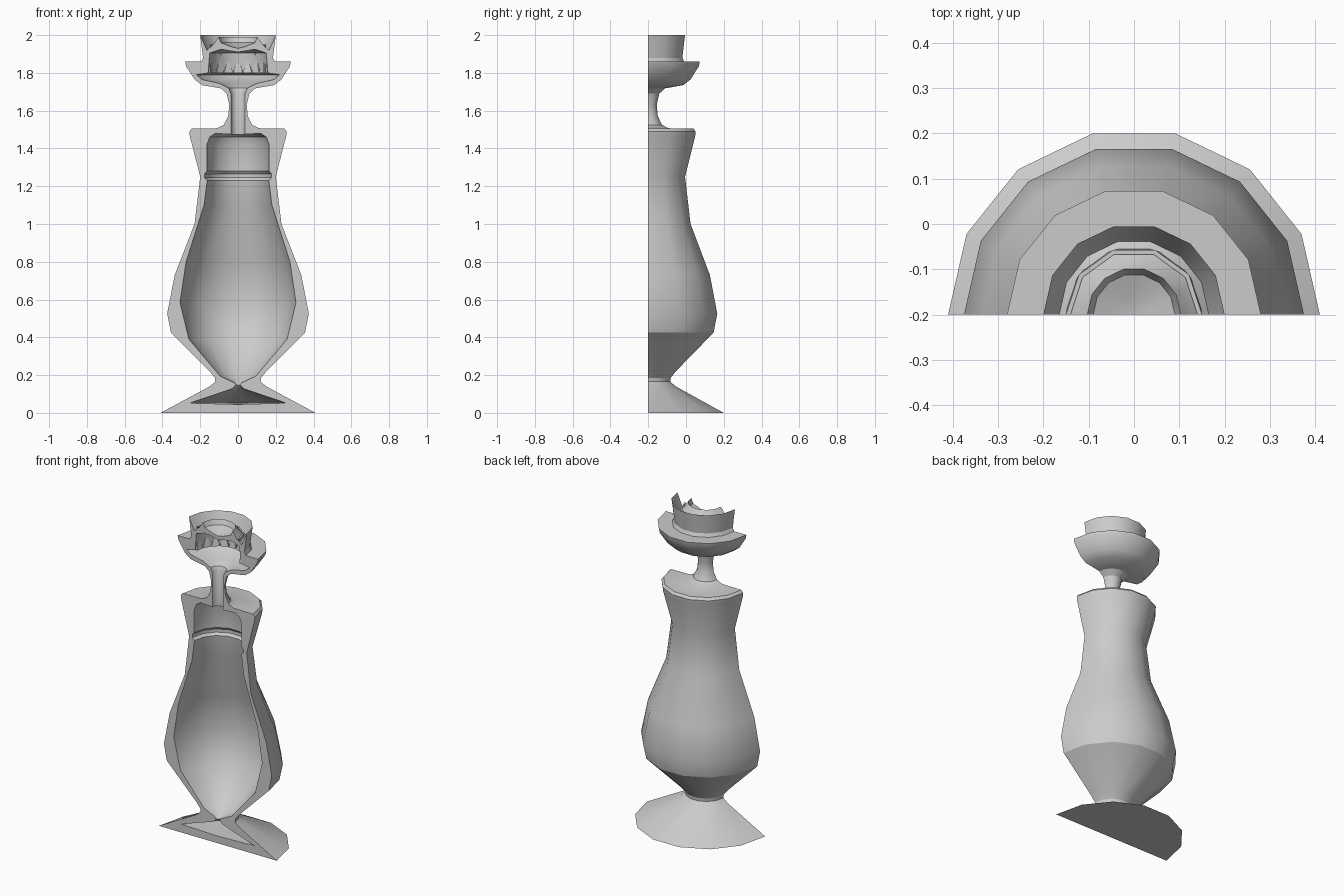
import bpy, bmesh, math
from mathutils import Vector

cube = bpy.data.objects.get("Cube")
if cube:
    bpy.data.objects.remove(cube, do_unlink=True)

AXIS_Y = -0.2
STEPS = 7

grey = bpy.data.materials.new("warm_grey")
grey.use_nodes = True
colour = (0.6, 0.6, 0.6, 1)
grey.diffuse_color = colour
grey.node_tree.nodes["Principled BSDF"].inputs["Base Color"].default_value = colour


def around(r, z, angle):
    return Vector((r * math.cos(angle), AXIS_Y + r * math.sin(angle), z))


def finish(bm, name):
    mesh = bpy.data.meshes.new(name)
    bm.to_mesh(mesh)
    bm.free()
    obj = bpy.data.objects.new(name, mesh)
    bpy.context.collection.objects.link(obj)
    mesh.materials.append(grey)
    bpy.ops.object.select_all(action="DESELECT")
    obj.select_set(True)
    bpy.context.view_layer.objects.active = obj
    bpy.ops.object.shade_smooth_by_angle(angle=math.radians(32))
    return obj


def half_turn(name, profile):
    """Sweep a closed (radius, height) outline half way round and cap both ends."""
    bm = bmesh.new()
    pole = {i: bm.verts.new(around(0, z, 0)) for i, (r, z) in enumerate(profile) if r == 0}
    rings = [[pole.get(i) or bm.verts.new(around(r, z, math.pi * s / STEPS))
              for i, (r, z) in enumerate(profile)] for s in range(STEPS + 1)]
    n = len(profile)
    for a, b in zip(rings, rings[1:]):
        for i in range(n):
            j = (i + 1) % n
            corners = list(dict.fromkeys((a[i], b[i], b[j], a[j])))
            if len(corners) > 2:
                bm.faces.new(corners)
    bm.faces.new(rings[0])
    bm.faces.new(rings[-1][::-1])
    bmesh.ops.recalc_face_normals(bm, faces=bm.faces)
    return finish(bm, name)


def tooth_ring(name, radius, base, tip, count):
    """Row of triangular teeth on a half circle."""
    bm = bmesh.new()
    for k in range(count):
        a, b = math.pi * k / count, math.pi * (k + 1) / count
        inner = [around(radius - 0.01, base, a), around(radius - 0.01, base, b)]
        outer = [around(radius, base, a), around(radius, base, b)]
        top = bm.verts.new(around(radius, tip, (a + b) / 2))
        p, q, r, s = [bm.verts.new(v) for v in inner + outer[::-1]]
        bm.faces.new((p, q, r, s))
        for u, v in ((p, q), (q, r), (r, s), (s, p)):
            bm.faces.new((v, u, top))
    bmesh.ops.recalc_face_normals(bm, faces=bm.faces)
    return finish(bm, name)


# Outside: foot, belly, neck, stem, saucer and crown
foot = [(0, 0), (0.41, 0), (0.15, 0.14), (0.12, 0.165), (0.122, 0.185)]
belly = [(0.15, 0.22), (0.355, 0.425), (0.375, 0.525), (0.335, 0.73), (0.23, 1.0)]
neck = [(0.2, 1.25), (0.255, 1.465), (0.258, 1.49), (0.245, 1.505)]
stem = [(0.11, 1.507), (0.075, 1.525), (0.052, 1.57), (0.046, 1.63), (0.06, 1.69), (0.09, 1.718)]
saucer = [(0.19, 1.735), (0.23, 1.765), (0.275, 1.835), (0.28, 1.86), (0.195, 1.86)]
crown = [(0.185, 1.88), (0.2, 2), (0.165, 1.92), (0.13, 1.95), (0.103, 1.99),
         (0.09, 1.96), (0.04, 1.94), (0, 1.93)]

# Hollow inside, from crown down to foot
crown_hollow = [(0, 1.91), (0.09, 1.925), (0.15, 1.905), (0.158, 1.8)]
saucer_hollow = [(0.22, 1.79), (0.19, 1.765), (0.1, 1.745), (0.05, 1.72), (0.037, 1.69)]
neck_hollow = [(0.037, 1.475), (0.12, 1.48), (0.15, 1.46), (0.165, 1.42), (0.165, 1.28)]
bead_groove = [(0.177, 1.265), (0.177, 1.245), (0.163, 1.23)]
belly_hollow = [(0.18, 1.1), (0.275, 0.8), (0.307, 0.585), (0.26, 0.39), (0.095, 0.195), (0.02, 0.16)]
foot_hollow = [(0.012, 0.148), (0.03, 0.128), (0.255, 0.052), (0, 0.045)]

half_turn("vase_half", foot + belly + neck + stem + saucer + crown + crown_hollow
          + saucer_hollow + neck_hollow + bead_groove + belly_hollow + foot_hollow)

# Teeth inside the crown
tooth_ring("lower_teeth", 0.155, 1.8, 1.88, 9)
tooth_ring("upper_teeth", 0.15, 1.95, 1.89, 5)
